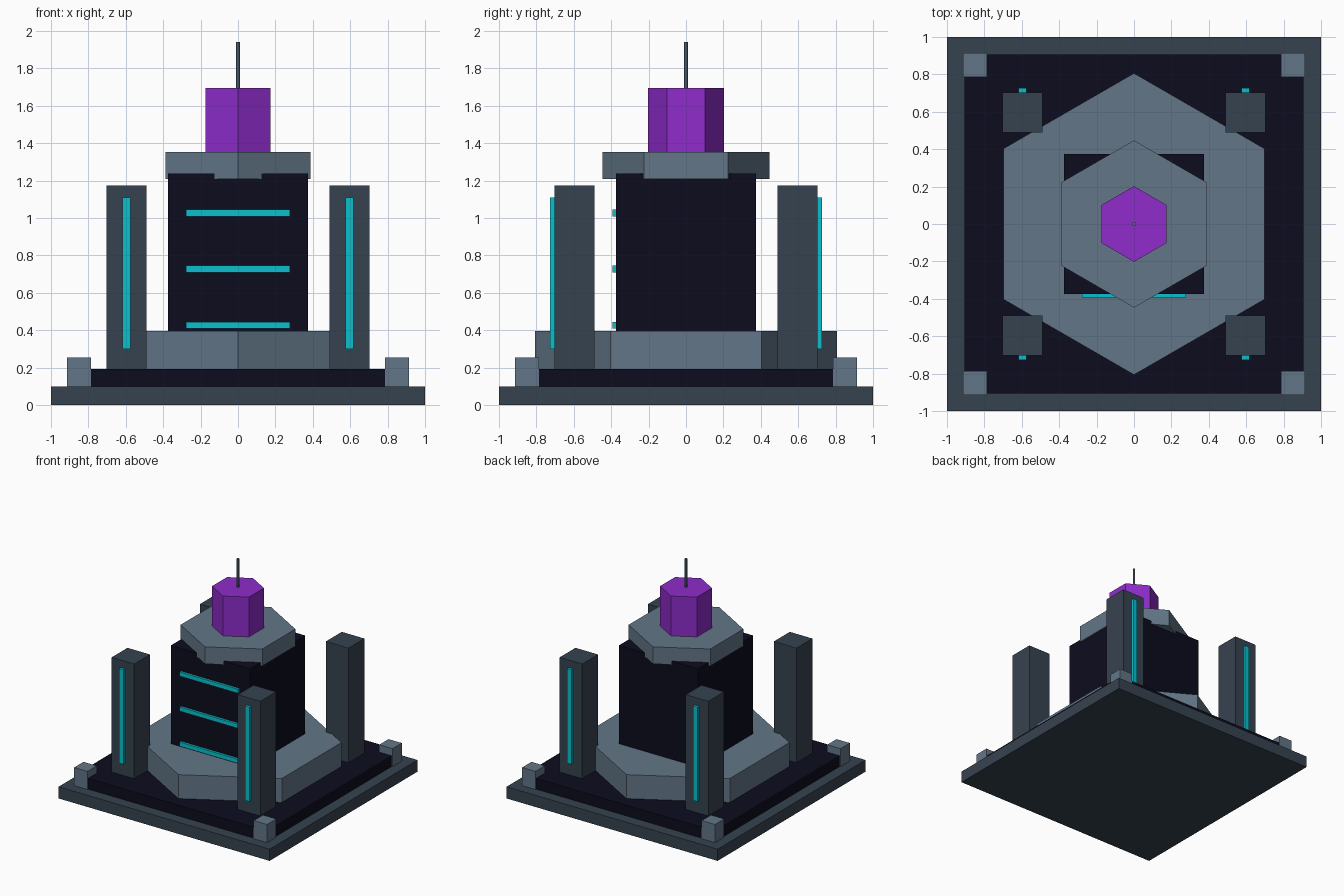
import bpy, math

if "Cube" in bpy.data.objects:
    bpy.data.objects.remove(bpy.data.objects["Cube"])


def material(name, rgb):
    # sRGB 0-255 to linear diffuse colour
    lin = [((c / 255 + 0.055) / 1.055) ** 2.4 if c > 10 else c / 255 / 12.92 for c in rgb]
    m = bpy.data.materials.new(name)
    m.diffuse_color = (*lin, 1)
    m.use_nodes = True
    m.node_tree.nodes["Principled BSDF"].inputs["Base Color"].default_value = m.diffuse_color
    return m


SLATE = material("dark_slate", (54, 66, 79))
STEEL = material("steel_grey", (98, 118, 135))
NAVY = material("near_black_navy", (12, 12, 30))
CYAN = material("cyan_light", (11, 192, 205))
PURPLE = material("purple_crystal", (142, 44, 202))


def box(name, mat, x0, x1, y0, y1, z0, z1):
    bpy.ops.mesh.primitive_cube_add(size=1, location=((x0 + x1) / 2, (y0 + y1) / 2, (z0 + z1) / 2))
    ob = bpy.context.object
    ob.name = name
    ob.scale = (x1 - x0, y1 - y0, z1 - z0)
    bpy.ops.object.transform_apply(location=False, rotation=False, scale=True)
    ob.data.materials.append(mat)


def prism(name, mat, r, z0, z1, sides=6):
    # first corner points along +y
    bpy.ops.mesh.primitive_cylinder_add(vertices=sides, radius=r, depth=z1 - z0,
                                        location=(0, 0, (z0 + z1) / 2))
    ob = bpy.context.object
    ob.name = name
    ob.data.materials.append(mat)


# stepped square base
box("base_slab", SLATE, -1, 1, -1, 1, 0, 0.1)
box("base_plate", NAVY, -0.905, 0.905, -0.905, 0.905, 0.1, 0.192)

# central tower
prism("lower_hex_platform", STEEL, 0.806, 0.192, 0.397)
box("core_block", NAVY, -0.374, 0.374, -0.374, 0.374, 0.397, 1.238)
prism("upper_hex_platform", STEEL, 0.447, 1.208, 1.354)
prism("crystal", PURPLE, 0.202, 1.354, 1.695)
prism("antenna", STEEL, 0.01, 1.695, 1.94, 8)

# light bars on the front of the core
for i, z in enumerate((0.427, 0.727, 1.027)):
    box(f"core_light_bar_{i + 1}", CYAN, -0.277, 0.277, -0.394, -0.37, z - 0.018, z + 0.018)

# four pillars with outward light strips, and four corner blocks
for sx, nx in ((-1, "left"), (1, "right")):
    for sy, ny in ((-1, "front"), (1, "back")):
        px, py = sx * 0.597, sy * 0.597
        tag = f"{ny}_{nx}"
        box(f"pillar_{tag}", SLATE, px - 0.107, px + 0.107, py - 0.107, py + 0.107, 0.192, 1.174)
        ys = sorted((sy * 0.69, sy * 0.727))
        box(f"pillar_light_{tag}", CYAN, px - 0.021, px + 0.021, *ys, 0.3, 1.11)
        cx, cy = sx * 0.85, sy * 0.85
        box(f"corner_block_{tag}", STEEL, cx - 0.063, cx + 0.063, cy - 0.063, cy + 0.063, 0.1, 0.255)
